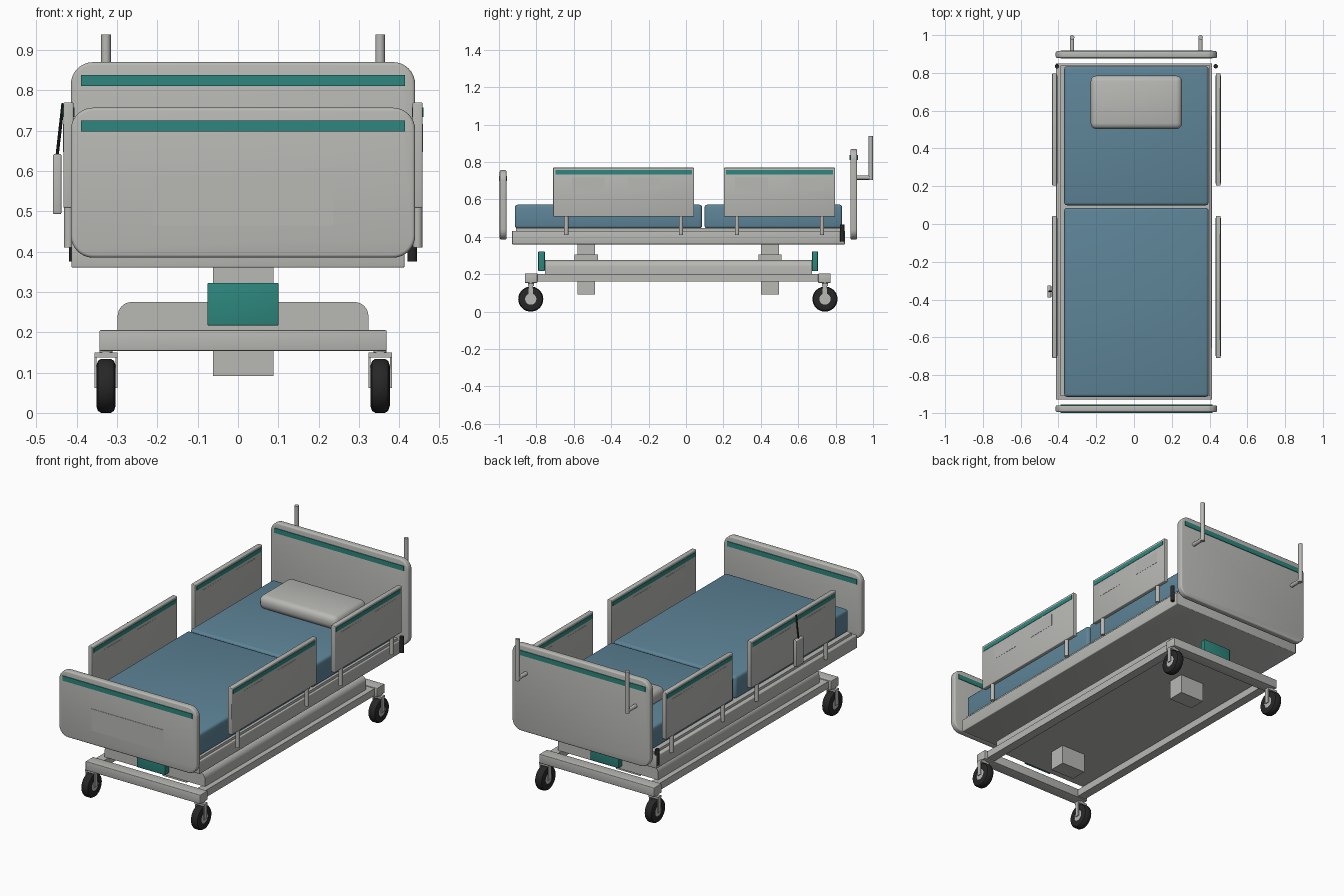
import bpy, bmesh, math
from mathutils import Matrix, Vector

if "Cube" in bpy.data.objects:
    bpy.data.objects.remove(bpy.data.objects["Cube"])

CX = 0.0125  # bed centre line (hand control widens the left side)


def material(name, rgb):
    m = bpy.data.materials.new(name)
    m.diffuse_color = (*rgb, 1)
    m.use_nodes = True
    m.node_tree.nodes["Principled BSDF"].inputs["Base Color"].default_value = m.diffuse_color
    return m


GREY = material("light grey", (0.48, 0.48, 0.46))
BLUE = material("mattress blue", (0.11, 0.23, 0.31))
TEAL = material("teal", (0.026, 0.24, 0.205))
BLACK = material("black rubber", (0.02, 0.02, 0.02))


def finish(name, bm, mat, smooth=True):
    me = bpy.data.meshes.new(name)
    bm.to_mesh(me)
    bm.free()
    me.materials.append(mat)
    ob = bpy.data.objects.new(name, me)
    bpy.context.collection.objects.link(ob)
    if smooth:
        bpy.context.view_layer.objects.active = ob
        ob.select_set(True)
        bpy.ops.object.shade_smooth_by_angle(angle=math.radians(35))
        ob.select_set(False)
    return ob


def box(name, xs, ys, zs, mat, bevel=0.0, corner=0.0, axis=None, where=None):
    """Box from ranges; 'corner' rounds the edges along 'axis', 'bevel' then softens the rest."""
    bm = bmesh.new()
    bmesh.ops.create_cube(bm, size=1)
    for v in bm.verts:
        v.co = Vector([(r[0] + r[1]) / 2 + c * (r[1] - r[0]) for r, c in zip((xs, ys, zs), v.co)])
    if corner:
        picked = [e for e in bm.edges
                  if abs((e.verts[0].co - e.verts[1].co).normalized()[axis]) > 0.9
                  and (where is None or where(e.verts[0].co))]
        bmesh.ops.bevel(bm, geom=picked, offset=corner, segments=8, profile=0.5, affect='EDGES')
    if bevel:
        sharp = [e for e in bm.edges if e.calc_face_angle(0) > 0.6]
        bmesh.ops.bevel(bm, geom=sharp, offset=bevel, segments=3, profile=0.5, affect='EDGES')
    return finish(name, bm, mat)


def cyl(name, p, q, r, mat, sides=20):
    p, q = Vector(p), Vector(q)
    bm = bmesh.new()
    rot = (q - p).to_track_quat('Z', 'Y').to_matrix().to_4x4()
    bmesh.ops.create_cone(bm, cap_ends=True, segments=sides, radius1=r, radius2=r,
                          depth=(q - p).length, matrix=Matrix.Translation((p + q) / 2) @ rot)
    return finish(name, bm, mat)


def lathe_x(name, centre, profile, mat, steps=36):
    """Spin (x, radius) points round the x axis."""
    bm = bmesh.new()
    vs = [bm.verts.new((x, 0, r)) for x, r in profile]
    es = [bm.edges.new(p) for p in zip(vs, vs[1:] + vs[:1])]
    bmesh.ops.spin(bm, geom=vs + es, axis=(1, 0, 0), cent=(0, 0, 0), angle=math.tau, steps=steps)
    bmesh.ops.remove_doubles(bm, verts=bm.verts, dist=1e-5)
    bmesh.ops.recalc_face_normals(bm, faces=bm.faces)
    bmesh.ops.translate(bm, verts=bm.verts, vec=centre)
    return finish(name, bm, mat)


def span(c, h):
    return (c - h, c + h)


# head and foot boards with through stripes
for name, y, top in (("headboard", 0.897, 0.87), ("footboard", -0.978, 0.757)):
    box(name, span(CX, 0.427), span(y, 0.018), (0.385, top), GREY, 0.008, 0.055, 1)
    box(name + "_stripe", span(CX, 0.402), span(y, 0.022), (top - 0.059, top - 0.032), TEAL)
box("footboard_panel", span(CX, 0.223), (-0.998, -0.99), (0.465, 0.587), GREY)

# push handles behind the headboard
for s in (-1, 1):
    x = CX + s * 0.34
    cyl("push_handle_arm", (x, 0.91, 0.716), (x, 0.99, 0.716), 0.011, GREY)
    cyl("push_handle_grip", (x, 0.988, 0.705), (x, 0.988, 0.938), 0.012, GREY)

# deck and mattress
box("deck_frame", (-0.413, 0.413), (-0.93, 0.85), (0.36, 0.432), GREY, 0.004)
box("mattress_platform", (-0.39, 0.402), (-0.91, 0.84), (0.43, 0.446), GREY)
box("mattress_foot", span(CX, 0.382), (-0.915, 0.086), (0.444, 0.572), BLUE, 0.015)
box("mattress_head", span(CX, 0.382), (0.099, 0.835), (0.444, 0.572), BLUE, 0.015)
box("pillow", span(CX, 0.242), (0.503, 0.785), (0.568, 0.645), GREY, 0.03)

# side rails, posts, stripes, panels and corner bumpers
for s in (-1, 1):
    x = CX + s * 0.433
    for part, y0, y1 in (("foot", -0.71, 0.043), ("head", 0.203, 0.797)):
        name = part + "_side_rail"
        box(name, span(x, 0.0125), (y0, y1), (0.508, 0.77), GREY, 0.004)
        box(name + "_stripe", span(x, 0.0145), (y0 + 0.012, y1 - 0.012), (0.734, 0.757), TEAL)
        for py in (y0 + 0.1, y0 + 0.4):
            if py + 0.175 < y1:
                box(name + "_panel", span(x, 0.0135), (py if part == "foot" else py - 0.04,
                    py + 0.175 - (0 if part == "foot" else 0.04)), (0.647, 0.716), GREY)
        for py in (y0 + 0.07, y1 - 0.07):
            cyl("rail_post", (x, py, 0.41), (x, py, 0.52), 0.0115, GREY)
    xb = CX + s * 0.42
    cyl("corner_bumper", (xb, 0.835, 0.376), (xb, 0.835, 0.465), 0.0115, BLACK)

# hand control hung on the left rail
box("hand_control", (-0.459, -0.438), (-0.39, -0.325), (0.493, 0.642), GREY, 0.004)
cyl("hand_control_cord", (-0.449, -0.357, 0.635), (-0.434, -0.357, 0.768), 0.004, BLACK, 10)

# lift columns
for y in (-0.533, 0.449):
    box("lift_column", span(CX, 0.075), span(y, 0.047), (0.092, 0.37), GREY)
    box("lift_collar", span(CX, 0.085), span(y, 0.062), (0.265, 0.305), GREY)

# base cover, teal end plates and chassis
box("base_cover", span(CX, 0.311), (-0.755, 0.674), (0.2, 0.275), GREY, 0.0, 0.035, 1,
    lambda p: p.z > 0.24)
for name, ys in (("foot_end_plate", (-0.79, -0.755)), ("head_end_plate", (0.674, 0.705))):
    box(name, span(CX, 0.088), ys, (0.217, 0.322), TEAL, 0.003)
for s in (-1, 1):
    box("chassis_rail", span(CX + s * 0.315, 0.025), (-0.8, 0.71), (0.16, 0.2), GREY)
for y in (-0.828, 0.74):
    box("chassis_crossbar", span(CX, 0.356), span(y, 0.033), (0.154, 0.205), GREY, 0.003)

# casters
for y in (-0.83, 0.743):
    for s in (-1, 1):
        x = CX + s * 0.34
        c = (x, y, 0.067)
        lathe_x("caster_tyre", c, [(-0.023, 0.03), (-0.024, 0.05), (-0.02, 0.062), (-0.012, 0.067),
                                   (0.012, 0.067), (0.02, 0.062), (0.024, 0.05), (0.023, 0.03)], BLACK)
        cyl("caster_hub", (x - 0.021, y, 0.067), (x + 0.021, y, 0.067), 0.031, GREY)
        cyl("caster_stem", (x, y, 0.14), (x, y, 0.16), 0.016, GREY)
        box("caster_fork_top", span(x, 0.029), span(y, 0.016), (0.138, 0.15), GREY)
        for t in (-1, 1):
            box("caster_fork_leg", span(x + t * 0.0265, 0.0025), span(y, 0.012), (0.062, 0.145), GREY)
